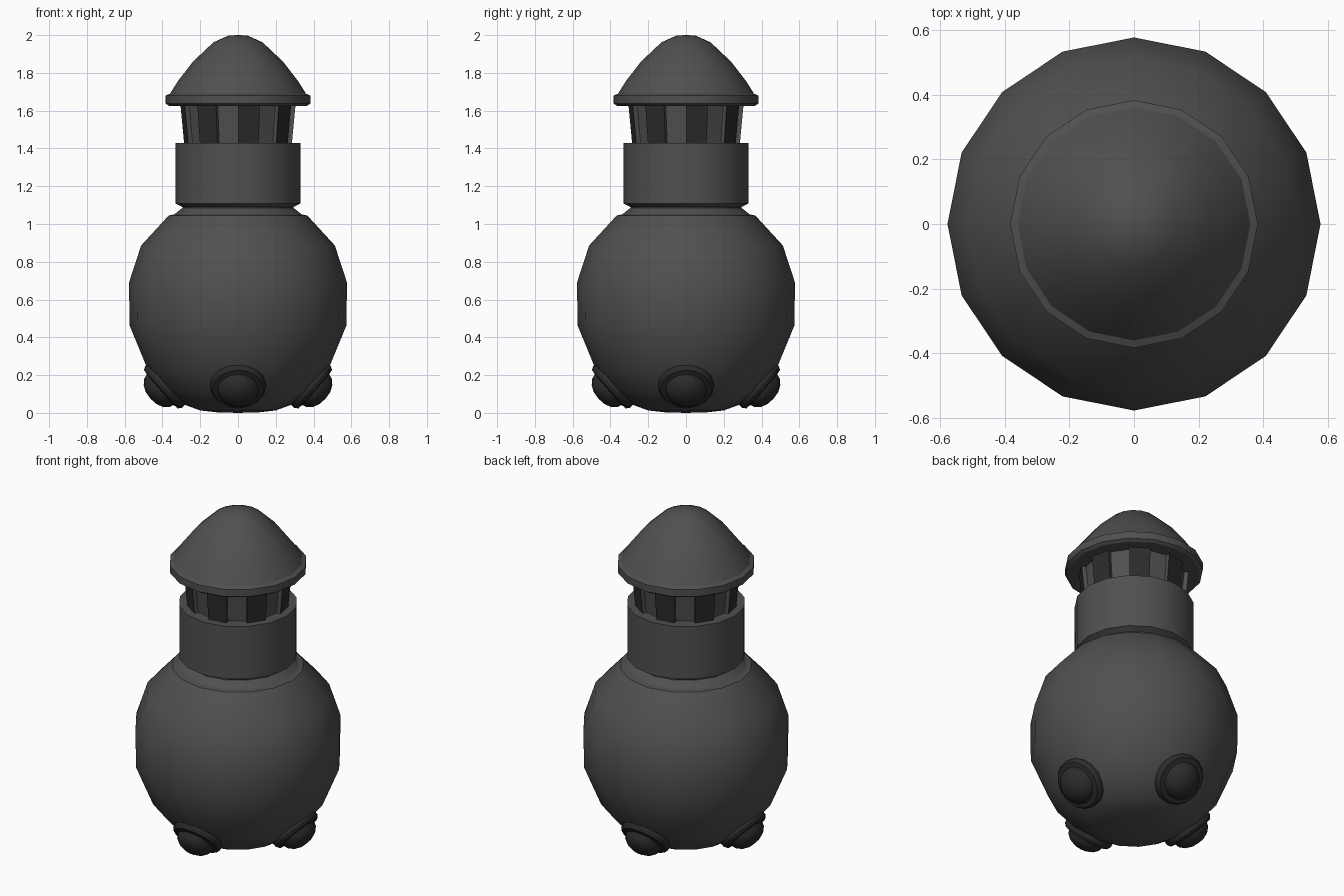
import bpy, bmesh, math
from mathutils import Matrix, Vector

if "Cube" in bpy.data.objects:
    bpy.data.objects.remove(bpy.data.objects["Cube"])


def make_material(name, value):
    mat = bpy.data.materials.new(name)
    mat.use_nodes = True
    colour = (value, value, value, 1)
    mat.diffuse_color = colour
    mat.node_tree.nodes["Principled BSDF"].inputs["Base Color"].default_value = colour
    return mat


grey = make_material("dark grey", 0.08)
black = make_material("near black", 0.025)
SIDES = 16


def finish(name, bm, materials, matrix=None, smooth=True):
    bmesh.ops.remove_doubles(bm, verts=bm.verts, dist=0.0001)
    bmesh.ops.recalc_face_normals(bm, faces=bm.faces)
    if matrix:
        bm.transform(matrix)
    mesh = bpy.data.meshes.new(name)
    bm.to_mesh(mesh)
    bm.free()
    obj = bpy.data.objects.new(name, mesh)
    bpy.context.collection.objects.link(obj)
    for mat in materials:
        mesh.materials.append(mat)
    if smooth:
        bpy.ops.object.select_all(action="DESELECT")
        obj.select_set(True)
        bpy.context.view_layer.objects.active = obj
        bpy.ops.object.shade_smooth_by_angle(angle=math.radians(32))
    return obj


def lathe(name, profile, mat, matrix=None):
    """Spin a (radius, height) profile around z."""
    bm = bmesh.new()
    verts = [bm.verts.new((r, 0, z)) for r, z in profile]
    edges = [bm.edges.new(pair) for pair in zip(verts, verts[1:])]
    bmesh.ops.spin(bm, geom=verts + edges, cent=(0, 0, 0), axis=(0, 0, 1),
                   angle=math.tau, steps=SIDES, use_duplicate=False)
    return finish(name, bm, [mat], matrix)


# Round body
lathe("body", [(0, 0), (0.11, 0.003), (0.2, 0.013), (0.28, 0.042), (0.37, 0.105),
               (0.478, 0.23), (0.574, 0.463), (0.577, 0.69), (0.513, 0.886),
               (0.367, 1.045), (0.33, 1.052), (0, 1.052)], grey)

# Neck with a pinched foot
lathe("neck", [(0, 1.04), (0.345, 1.045), (0.295, 1.085), (0.295, 1.09), (0.33, 1.108),
               (0.33, 1.43), (0, 1.43)], grey)

# Domed roof with an overhanging rim
lathe("roof", [(0, 1.63), (0.3, 1.625), (0.365, 1.625), (0.383, 1.637), (0.383, 1.68),
               (0.36, 1.69), (0.317, 1.758), (0.238, 1.86), (0.13, 1.962),
               (0.05, 1.998), (0, 2.0)], grey)

# Lantern: raised dark panels alternate with recessed lighter ones
bm = bmesh.new()
rows = []
for i in range(SIDES):
    start = math.tau * i / SIDES
    inset = 0 if i % 2 == 0 else 0.025
    for angle in (start, start + math.tau / SIDES):
        rows.append([bm.verts.new(((r - inset) * math.cos(angle),
                                   (r - inset) * math.sin(angle), z))
                     for r, z in ((0.285, 1.425), (0.305, 1.635))])
for i, low_high in enumerate(rows):
    nxt = rows[(i + 1) % len(rows)]
    face = bm.faces.new((low_high[0], nxt[0], nxt[1], low_high[1]))
    # front of -y to +x side starts a dark panel, and so on round
    face.material_index = 1 if i % 4 == 0 else 0
finish("lantern", bm, [grey, black], smooth=False)

# Four domed studs, tilted outwards and down
stud_profile = [(0, -0.06), (0.147, -0.06), (0.147, 0.0), (0.135, 0.018), (0.118, 0.02),
                (0.108, 0.022), (0.1, 0.048), (0.075, 0.073), (0.04, 0.088), (0, 0.092)]
tilt = Vector((0.75, 0, -0.66)).to_track_quat("Z", "Y").to_matrix().to_4x4()
for i, side in enumerate(("left", "back", "right", "front")):
    place = (Matrix.Rotation(i * math.pi / 2, 4, "Z")
             @ Matrix.Translation((0.395, 0, 0.137)) @ tilt)
    lathe("stud_" + side, stud_profile, black, place)
